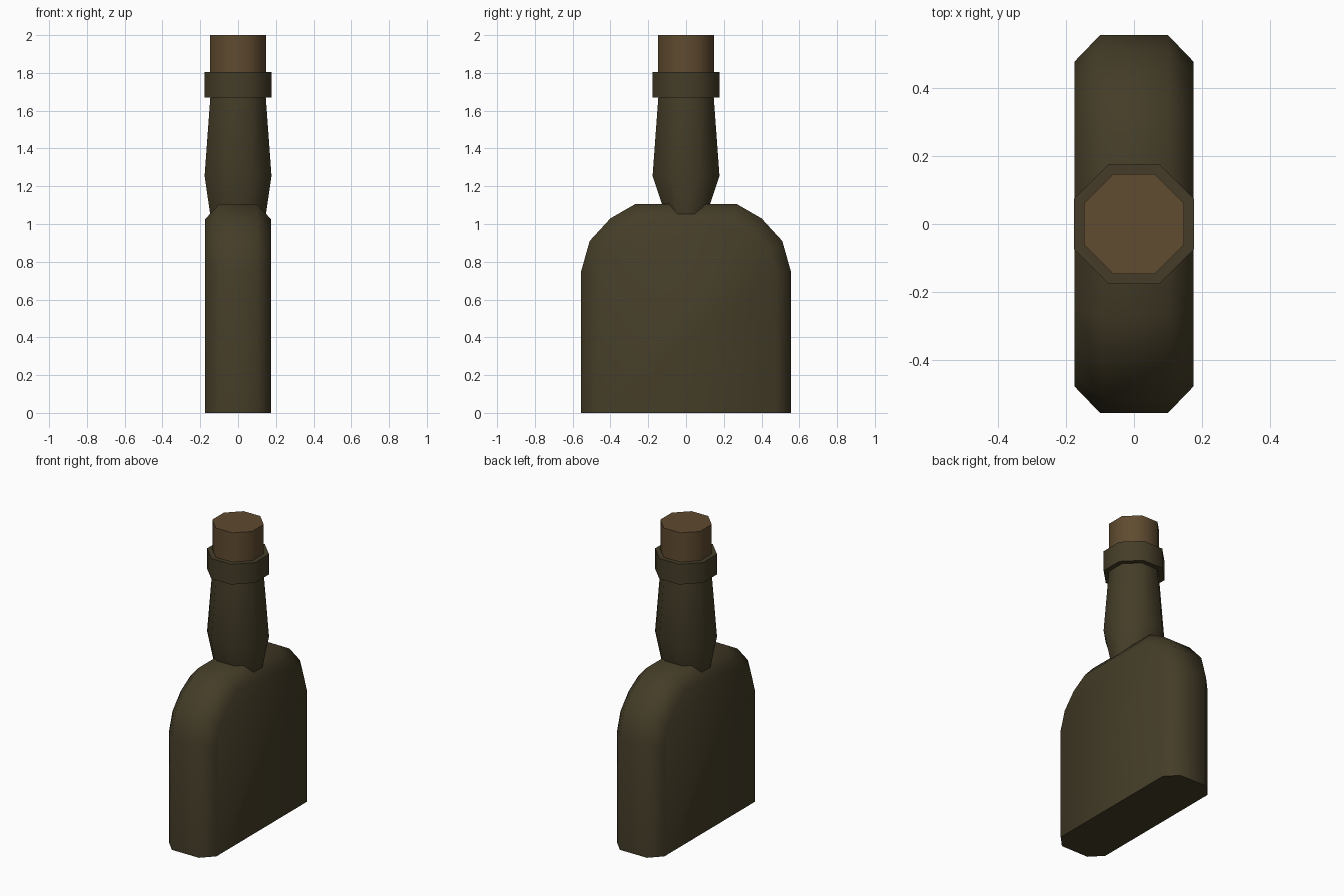
import bpy, bmesh, math

if "Cube" in bpy.data.objects:
    bpy.data.objects.remove(bpy.data.objects["Cube"])


def material(name, rgb):
    m = bpy.data.materials.new(name)
    m.diffuse_color = (*rgb, 1)
    m.use_nodes = True
    m.node_tree.nodes["Principled BSDF"].inputs["Base Color"].default_value = m.diffuse_color
    return m


glass = material("dark olive glass", (0.058, 0.046, 0.021))
cork = material("brown cork", (0.115, 0.070, 0.029))


def loft(name, rings, mat, angle=50):
    """Skin a stack of equal-length point rings and cap both ends."""
    bm = bmesh.new()
    loops = [[bm.verts.new(p) for p in r] for r in rings]
    n = len(loops[0])
    for a, b in zip(loops, loops[1:]):
        for i in range(n):
            j = (i + 1) % n
            bm.faces.new((a[i], a[j], b[j], b[i]))
    bm.faces.new(loops[0][::-1])
    bm.faces.new(loops[-1])
    bmesh.ops.recalc_face_normals(bm, faces=bm.faces)
    me = bpy.data.meshes.new(name)
    bm.to_mesh(me)
    bm.free()
    me.materials.append(mat)
    ob = bpy.data.objects.new(name, me)
    bpy.context.collection.objects.link(ob)
    bpy.ops.object.select_all(action='DESELECT')
    ob.select_set(True)
    bpy.context.view_layer.objects.active = ob
    bpy.ops.object.shade_smooth_by_angle(angle=math.radians(angle))
    return ob


def octagon(ax, ay, z):
    """Octagon with flats facing the axes, given its half widths."""
    k = 1 / math.cos(math.pi / 8)
    return [(ax * k * math.cos(t), ay * k * math.sin(t), z)
            for t in (math.pi / 8 + i * math.pi / 4 for i in range(8))]


def arch(x, half):
    """Symmetric bottle outline in the YZ plane."""
    pts = half + [(-y, z) for y, z in reversed(half)]
    return [(x, y, z) for y, z in pts]


# flat flask body: outer outline in the middle, inset outline on the broad faces
outer = [(0.555, 0), (0.555, 0.75), (0.51, 0.91), (0.40, 1.03), (0.27, 1.105)]
inner = [(0.477, 0), (0.477, 0.74), (0.44, 0.86), (0.355, 0.96), (0.25, 1.025)]
loft("flask_body", [arch(-0.175, inner), arch(-0.10, outer),
                    arch(0.10, outer), arch(0.175, inner)], glass)

# neck, pinched where it sinks into the shoulders
loft("neck", [octagon(0.140, 0.092, 1.0), octagon(0.177, 0.177, 1.255),
              octagon(0.146, 0.146, 1.68)], glass)

# collar round the mouth
loft("collar", [octagon(0.177, 0.177, 1.67), octagon(0.177, 0.177, 1.805)], glass)

# stopper
loft("cork_stopper", [octagon(0.147, 0.147, 1.70), octagon(0.147, 0.147, 2.0)], cork)
